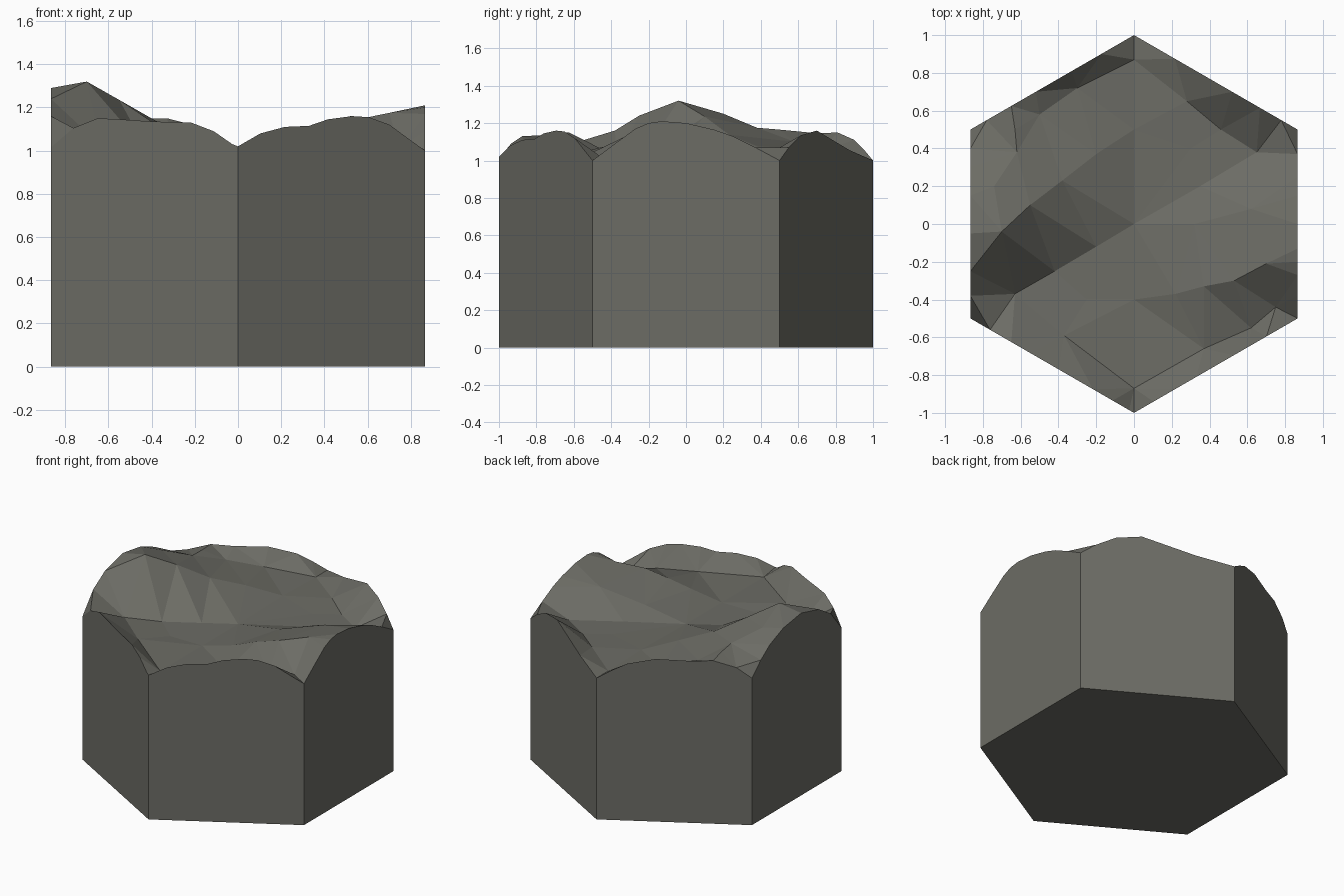
import bpy, bmesh, math
from mathutils import Vector
from mathutils.geometry import delaunay_2d_cdt

if "Cube" in bpy.data.objects:
    bpy.data.objects.remove(bpy.data.objects["Cube"])

# Hexagon corners, anticlockwise from the front point
R = [Vector((math.cos(math.radians(a)), math.sin(math.radians(a)))) for a in range(-90, 270, 60)]

# Rim outline per side: (fraction along side, height), starting at each corner
RIM = [
    [(0, 1.02), (.12, 1.08), (.25, 1.11), (.38, 1.115), (.48, 1.145), (.61, 1.16), (.7, 1.155), (.81, 1.12), (.92, 1.05)],
    [(0, 1.0), (.12, 1.09), (.23, 1.17), (.3, 1.2), (.37, 1.21), (.5, 1.2), (.65, 1.165), (.75, 1.13), (.87, 1.07)],
    [(0, 1.0), (.1, 1.07), (.23, 1.135), (.4, 1.16), (.6, 1.1), (.75, 1.055)],
    [(0, 1.0), (.1, 1.06), (.2, 1.11), (.38, 1.15), (.6, 1.145), (.75, 1.153), (.9, 1.11)],
    [(0, 1.04), (.1, 1.13), (.2, 1.2), (.35, 1.26), (.55, 1.29), (.75, 1.24), (.88, 1.16)],
    [(0, 1.015), (.12, 1.105), (.25, 1.15), (.37, 1.145), (.54, 1.135), (.75, 1.13), (.87, 1.09), (.97, 1.03)],
]
# Crests and valleys crossing the top: (x, y, z)
LINES = [
    [(-.7, -.04, 1.32), (-.55, .1, 1.235), (-.38, .23, 1.138), (-.2, .37, 1.08)],          # west crest
    [(.7, -.21, 1.175), (.53, -.3, 1.14), (.37, -.33, 1.1), (.22, -.37, 1.05)],            # east crest
    [(-.63, -.37, 1.02), (-.42, -.25, 1.0), (-.2, -.12, 1.0), (0, 0, 1.0), (.35, .2, 1.0),
     (.65, .38, 1.0)],                                                                     # diagonal valley
    [(.65, .38, 1.0), (.46, .5, 1.0), (.28, .65, 1.01), (0, .87, 1.0)],                    # back right lip
    [(0, .87, 1.0), (-.3, .72, 1.05), (-.5, .58, 1.1), (-.63, .5, 1.165)],                 # back left lip
    [(-.63, -.37, 1.02), (-.37, -.59, 1.02), (0, -.87, 1.0), (.37, -.66, 1.02),
     (.62, -.55, 1.02), (.75, -.44, 1.01)],                                                # front lip
]
LOOSE = [(0, -.4, 1.0), (0, .5, 1.01), (.62, .08, 1.13), (.32, 0, 1.05), (-.74, .2, 1.25),
         (-.62, .38, 1.175), (-.25, -.4, 1.0), (.3, .4, 1.0)]

pts, edges = [], []
for i, side in enumerate(RIM):
    a, b = R[i], R[(i + 1) % 6]
    for t, z in side:
        p = a.lerp(b, t)
        pts.append((p.x, p.y, z))
n = len(pts)
edges += [(i, (i + 1) % n) for i in range(n)]
for line in LINES:
    ids = []
    for p in line:
        if p not in pts:
            pts.append(p)
        ids.append(pts.index(p))
    edges += list(zip(ids, ids[1:]))
pts += LOOSE

# Triangulate the rocky top, keeping the crest lines
co, _, faces, ov, _, _ = delaunay_2d_cdt([Vector(p[:2]) for p in pts], edges, [], 1, 1e-5)
bm = bmesh.new()
vs = [bm.verts.new((c.x, c.y, pts[o[0]][2] if o else 1.0)) for c, o in zip(co, ov)]
for f in faces:
    bm.faces.new([vs[i] for i in f])

# Straight walls and flat hexagonal base
where = {o: i for i, group in enumerate(ov) for o in group}
base = [bm.verts.new((c.x, c.y, 0)) for c in R]
start = 0
for i, side in enumerate(RIM):
    top = [vs[where[(start + k) % n]] for k in range(len(side) + 1)]
    bm.faces.new([base[i], base[(i + 1) % 6]] + top[::-1])
    start += len(side)
bm.faces.new(base[::-1])
bmesh.ops.recalc_face_normals(bm, faces=bm.faces[:])

me = bpy.data.meshes.new("rock_tile")
bm.to_mesh(me)
bm.free()
stone = bpy.data.materials.new("grey stone")
stone.diffuse_color = (0.15, 0.15, 0.13, 1)
stone.use_nodes = True
stone.node_tree.nodes["Principled BSDF"].inputs["Base Color"].default_value = stone.diffuse_color
me.materials.append(stone)
bpy.context.collection.objects.link(bpy.data.objects.new("rock_tile", me))
